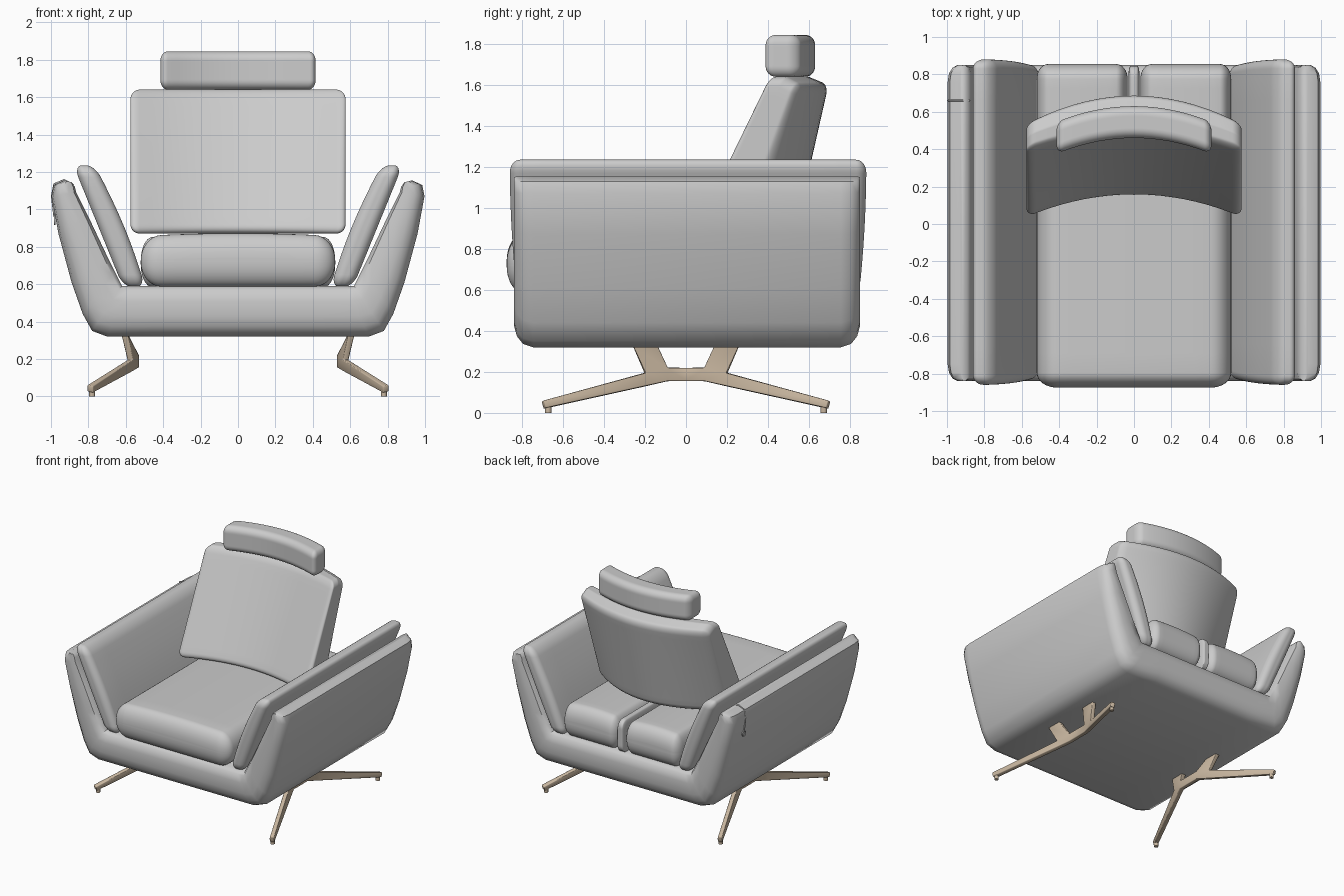
import bpy, bmesh, math
from mathutils import Vector

if "Cube" in bpy.data.objects:
    bpy.data.objects.remove(bpy.data.objects["Cube"])


def lerp(a, b, t):
    return a + (b - a) * t


def finish(name, bm, angle=50, mat=None):
    bmesh.ops.recalc_face_normals(bm, faces=bm.faces)
    mesh = bpy.data.meshes.new(name)
    bm.to_mesh(mesh)
    bm.free()
    ob = bpy.data.objects.new(name, mesh)
    bpy.context.collection.objects.link(ob)
    if mat:
        mesh.materials.append(mat)
    bpy.ops.object.select_all(action='DESELECT')
    ob.select_set(True)
    bpy.context.view_layer.objects.active = ob
    bpy.ops.object.shade_smooth_by_angle(angle=math.radians(angle))
    return ob


def cushion(name, half, radius, warp, n=18, k=4):
    """Rounded box with its own radius per axis, then bent by warp(x, y, z)."""
    bm = bmesh.new()
    bmesh.ops.create_cube(bm, size=2)
    bmesh.ops.subdivide_edges(bm, edges=bm.edges[:], cuts=n - 1, use_grid_fill=True)
    for v in bm.verts:
        core, d = [], []
        for t, h, r in zip(v.co, half, radius):
            i = round((t + 1) / 2 * n)
            edge = max(k - i, i - (n - k), 0)
            side = -1 if i < n / 2 else 1
            d.append(side * math.tan(math.pi / 4 * edge / k))
            core.append((h - r) * max(-1, min(1, (i - n / 2) / (n / 2 - k))))
        d = Vector(d).normalized()
        v.co = warp(*[c + r * e for c, r, e in zip(core, radius, d)])
    return finish(name, bm)


# Champagne metal for the base and small fittings
metal = bpy.data.materials.new("champagne_metal")
metal.use_nodes = True
metal.diffuse_color = (0.58, 0.47, 0.35, 1)
metal.node_tree.nodes["Principled BSDF"].inputs["Base Color"].default_value = metal.diffuse_color

# Outer shell: rounded rings lofted along a U from arm top to arm top
outer = [(0, .32), (.45, .32), (.70, .32), (.78, .35), (.83, .44), (.89, .61),
         (.96, .87), (.997, 1.07), (.985, 1.13), (.93, 1.155)]
inner = [(0, .59), (.45, .59), (.57, .59), (.62, .59), (.66, .67), (.70, .75),
         (.79, .94), (.865, 1.09), (.872, 1.12), (.89, 1.145)]
rows = [(0, .75), (.06, .80), (.2, .83), (.4, .845), (.7, .845), (.92, .835), (1, .80)]
pairs = list(zip(outer, inner))
stations = [(-1, p) for p in pairs[:0:-1]] + [(1, p) for p in pairs]
bm = bmesh.new()
rings = []
for side, (o, i) in stations:
    loop = [(t, -y) for t, y in rows] + [(t, y) for t, y in reversed(rows)]
    rings.append([bm.verts.new((side * lerp(o[0], i[0], t), y + .005, lerp(o[1], i[1], t)))
                  for t, y in loop])
for a, b in zip(rings, rings[1:]):
    for j in range(len(a)):
        m = (j + 1) % len(a)
        bm.faces.new((a[j], a[m], b[m], b[j]))
bm.faces.new(rings[0])
bm.faces.new(rings[-1])
finish("outer_shell", bm)


# Slanted arm cushions
def arm_warp(side):
    def warp(x, y, z):
        a, b = (x / .075 + 1) / 2, (z / .35 + 1) / 2
        bulge = .02 * math.sin(math.pi * b) * (1 - a)
        px = lerp(lerp(.495, .765, b), lerp(.615, .88, b), a) - bulge
        return side * px, .01 + y * (1 - .04 * (1 - b) ** 2), lerp(.585, 1.235, b)
    return warp


for label, side in (("left", 1), ("right", -1)):
    cushion(label + "_arm_cushion", (.075, .87, .35), (.06, .05, .07), arm_warp(side))


# Seat: one front pad, two rear pads and the strap between them
def seat_warp(cx, cy, cz, hx):
    def warp(x, y, z):
        crown = .015 * (1 - (x / hx) ** 2) if z > 0 else 0
        return cx + x, cy + y, cz + z + crown
    return warp


cushion("seat_cushion", (.52, .6, .135), (.11, .08, .13), seat_warp(0, -.275, .722, .52))
for label, side in (("left", 1), ("right", -1)):
    cushion(label + "_rear_seat_cushion", (.243, .33, .13), (.06, .08, .12),
            seat_warp(side * .277, .525, .715, .243))
cushion("seat_strap", (.03, .3, .125), (.012, .06, .06), seat_warp(0, .545, .71, .03))


# Backrest: wedge that leans back and wraps forward at the sides
def back_warp(x, y, z):
    v, w, c = z / .77 + .5, y / .2, (x / .575) ** 2
    front = lerp(.14, .50, v) - lerp(.12, .10, v) * c
    rear = lerp(.53, .695, v) - lerp(.24, .15, v) * c
    return x, lerp(front, rear, (w + 1) / 2), .87 + .77 * v - .04 * v * max(w, 0)


cushion("backrest", (.575, .2, .385), (.05, .06, .05), back_warp, n=24)

# Headrest on two posts
cushion("headrest", (.415, .085, .1025), (.04, .05, .05),
        lambda x, y, z: (x, .545 + y - .085 * (x / .415) ** 2, 1.742 + z), n=24)
for label, side in (("left", 1), ("right", -1)):
    bpy.ops.mesh.primitive_cylinder_add(vertices=16, radius=.012, depth=.12,
                                        location=(side * .22, .56, 1.63))
    post = bpy.context.object
    post.name = label + "_headrest_post"
    post.data.materials.append(metal)

# Base: one flat branching blade per side, mirrored front to back
blade = {"hub_low": (.545, 0, .155), "hub_top": (.545, 0, .22),
         "bend_low": (.545, -.09, .155), "bend_top": (.545, -.09, .22),
         "knee_low": (.59, -.20, .13), "knee_top": (.575, -.20, .195),
         "toe_low": (.79, -.69, .022), "toe_top": (.79, -.70, .058),
         "mount_out": (.605, -.26, .33), "mount_in": (.605, -.14, .33)}
quads = ["hub_low bend_low bend_top hub_top", "bend_low knee_low knee_top bend_top",
         "knee_low toe_low toe_top knee_top", "bend_top knee_top mount_out mount_in"]
for label, side in (("left", 1), ("right", -1)):
    bm = bmesh.new()
    for end in (1, -1):
        pts = {key: bm.verts.new((side * x, end * y, z)) for key, (x, y, z) in blade.items()}
        for q in quads:
            bm.faces.new([pts[key] for key in q.split()])
    bmesh.ops.remove_doubles(bm, verts=bm.verts, dist=.0001)
    leg = finish(label + "_leg_frame", bm, 30, metal)
    thick = leg.modifiers.new("thickness", 'SOLIDIFY')
    thick.thickness, thick.offset = .034, 0
    soft = leg.modifiers.new("soft_edges", 'BEVEL')
    soft.width, soft.segments = .005, 2
    for place, end in (("front", -1), ("rear", 1)):
        bpy.ops.mesh.primitive_cylinder_add(vertices=16, radius=.016, depth=.035,
                                            location=(side * .78, end * .672, .0175))
        pad = bpy.context.object
        pad.name = f"{label}_{place}_foot_pad"
        pad.data.materials.append(metal)

# Recliner pull cord with a ring, over the right arm
cord = bpy.data.curves.new("pull_cord", 'CURVE')
cord.dimensions = '3D'
cord.bevel_depth = .005
line = cord.splines.new('POLY')
path = [(-.88, 1.13), (-.93, 1.157), (-.983, 1.135), (-.995, 1.07), (-.982, .96)]
line.points.add(len(path) - 1)
for p, (x, z) in zip(line.points, path):
    p.co = (x, .66, z, 1)
bpy.context.collection.objects.link(bpy.data.objects.new("pull_cord", cord))
bpy.ops.mesh.primitive_torus_add(major_radius=.02, minor_radius=.005, major_segments=20,
                                 minor_segments=8, location=(-.98, .66, .94),
                                 rotation=(0, math.pi / 2, 0))
bpy.context.object.name = "pull_ring"
bpy.ops.object.shade_smooth()
